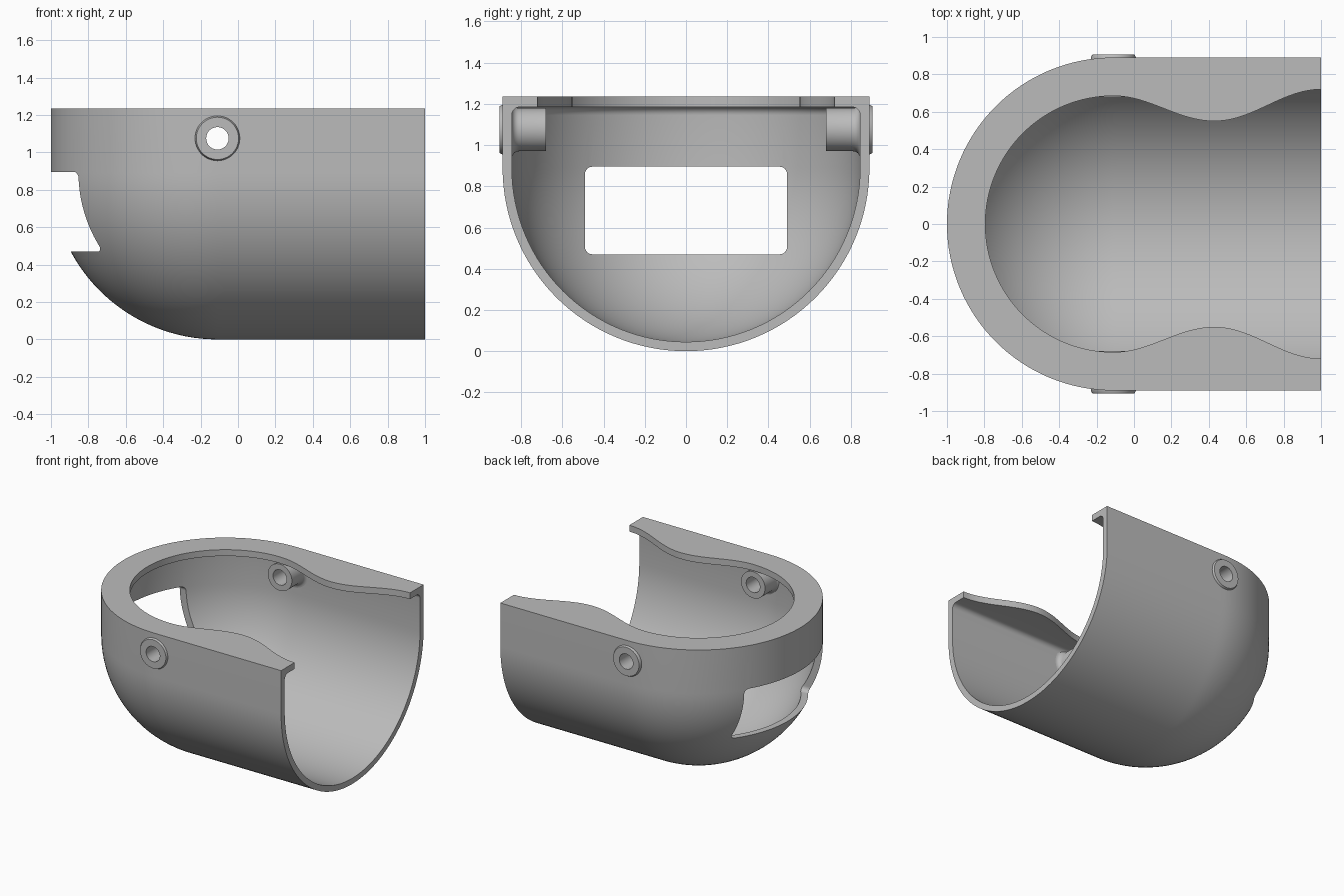
import bpy, bmesh, math
from mathutils import Vector, Matrix

if "Cube" in bpy.data.objects:
    bpy.data.objects.remove(bpy.data.objects["Cube"])

R, WALL, TOP, LIP = 0.89, 0.045, 1.235, 0.05   # outer radius, wall, rim height, rim thickness
CX, END = -0.11, 1.0                           # dome axis and open end
BOSS_Z = 1.075
FILLET = 0.04

grey = bpy.data.materials.new("light_grey")
grey.use_nodes = True
grey.diffuse_color = (0.5, 0.5, 0.5, 1)
grey.node_tree.nodes["Principled BSDF"].inputs["Base Color"].default_value = (0.5, 0.5, 0.5, 1)


def make(name, bm):
    bmesh.ops.remove_doubles(bm, verts=bm.verts, dist=1e-5)
    bmesh.ops.recalc_face_normals(bm, faces=bm.faces)
    me = bpy.data.meshes.new(name)
    bm.to_mesh(me)
    bm.free()
    ob = bpy.data.objects.new(name, me)
    me.materials.append(grey)
    bpy.context.collection.objects.link(ob)
    return ob


def select(ob):
    bpy.ops.object.select_all(action='DESELECT')
    ob.select_set(True)
    bpy.context.view_layer.objects.active = ob


def smooth(ob):
    select(ob)
    bpy.ops.object.shade_smooth_by_angle(angle=math.radians(30))


def arc(cx, cz, r, a0, a1, n):
    return [(cx + r * math.cos(a0 + (a1 - a0) * i / n),
             cz + r * math.sin(a0 + (a1 - a0) * i / n)) for i in range(n + 1)]


def lip_edge(x):
    """Half width of the rim opening along the straight walls."""
    ease = lambda t: (1 - math.cos(math.pi * t)) / 2
    if x < 0.43:
        return 0.685 - 0.135 * ease((x - CX) / (0.43 - CX))
    return 0.55 + 0.17 * ease((x - 0.43) / (END - 0.43))


def section(w):
    """Wall section from outer bottom, over the rim, to inner bottom."""
    ri, under = R - WALL, TOP - LIP
    pts = arc(0, R, R, -math.pi / 2, 0, 32)
    pts += [(R, TOP), (w, TOP), (w, under)]
    pts += arc(ri - FILLET, under - FILLET, FILLET, math.pi / 2, 0, 6)
    pts += arc(0, R, ri, 0, -math.pi / 2, 32)
    return pts


# Shell: one section carried along a wall, around the dome and back
STRAIGHT, TURN = 32, 64
xs = [END + (CX - END) * i / STRAIGHT for i in range(STRAIGHT)]
stations = [(x, math.pi / 2, lip_edge(x)) for x in xs]
stations += [(CX, math.pi / 2 + math.pi * i / TURN, 0.685) for i in range(TURN + 1)]
stations += [(x, math.pi * 1.5, lip_edge(x)) for x in reversed(xs)]
bm = bmesh.new()
rows = [[bm.verts.new((x + r * math.cos(a), r * math.sin(a), z)) for r, z in section(w)]
        for x, a, w in stations]
for a, b in zip(rows, rows[1:]):
    for i in range(len(a) - 1):
        bm.faces.new((a[i], a[i + 1], b[i + 1], b[i]))
bm.faces.new(rows[0])
bm.faces.new(rows[-1])
bmesh.ops.dissolve_degenerate(bm, dist=1e-5, edges=bm.edges)
shell = make("shell", bm)

# Window cutter: box with rounded corners, passing through the dome
bm = bmesh.new()
bmesh.ops.create_cube(bm, size=1, matrix=Matrix.Translation((-0.8, 0, 0.6825))
                      @ Matrix.Diagonal((0.7, 0.98, 0.425, 1)))
bmesh.ops.bevel(bm, geom=[e for e in bm.edges
                          if abs((e.verts[0].co - e.verts[1].co).x) > 0.5],
                offset=0.035, segments=6, profile=0.5, affect='EDGES')
window = make("window_cutter", bm)

# Pivot cutter: clears both walls for the bosses
bm = bmesh.new()
bmesh.ops.create_cone(bm, cap_ends=True, segments=48, radius1=0.08, radius2=0.08, depth=3,
                      matrix=Matrix.Translation((CX, 0, BOSS_Z)) @ Matrix.Rotation(math.pi / 2, 4, 'X'))
pivot = make("pivot_cutter", bm)

for cutter in (window, pivot):
    cutter.hide_render = True
    mod = shell.modifiers.new(cutter.name, 'BOOLEAN')
    mod.operation, mod.solver, mod.object = 'DIFFERENCE', 'EXACT', cutter
    select(shell)
    bpy.ops.object.modifier_apply(modifier=mod.name)
    bpy.data.objects.remove(cutter)
smooth(shell)


# Pivot bosses: turned sleeves with an outer collar and a filleted inner base
def boss(name, side):
    inner = R - WALL
    profile = [(0.06, 0.68), (0.105, 0.68)]
    profile += arc(0.105 + 0.035, inner - 0.035, 0.035, math.pi, math.pi / 2, 6)
    profile += [(0.12, inner + 0.02), (0.12, 0.892), (0.113, 0.905), (0.06, 0.905)]
    n = 48
    bm = bmesh.new()
    rings = []
    for i in range(n):
        t = 2 * math.pi * i / n
        rings.append([bm.verts.new((CX + r * math.cos(t), side * y, BOSS_Z + r * math.sin(t)))
                      for r, y in profile])
    m = len(profile)
    for i in range(n):
        a, b = rings[i], rings[(i + 1) % n]
        for j in range(m):
            k = (j + 1) % m
            bm.faces.new((a[j], a[k], b[k], b[j]))
    smooth(make(name, bm))


boss("left_boss", 1)
boss("right_boss", -1)
